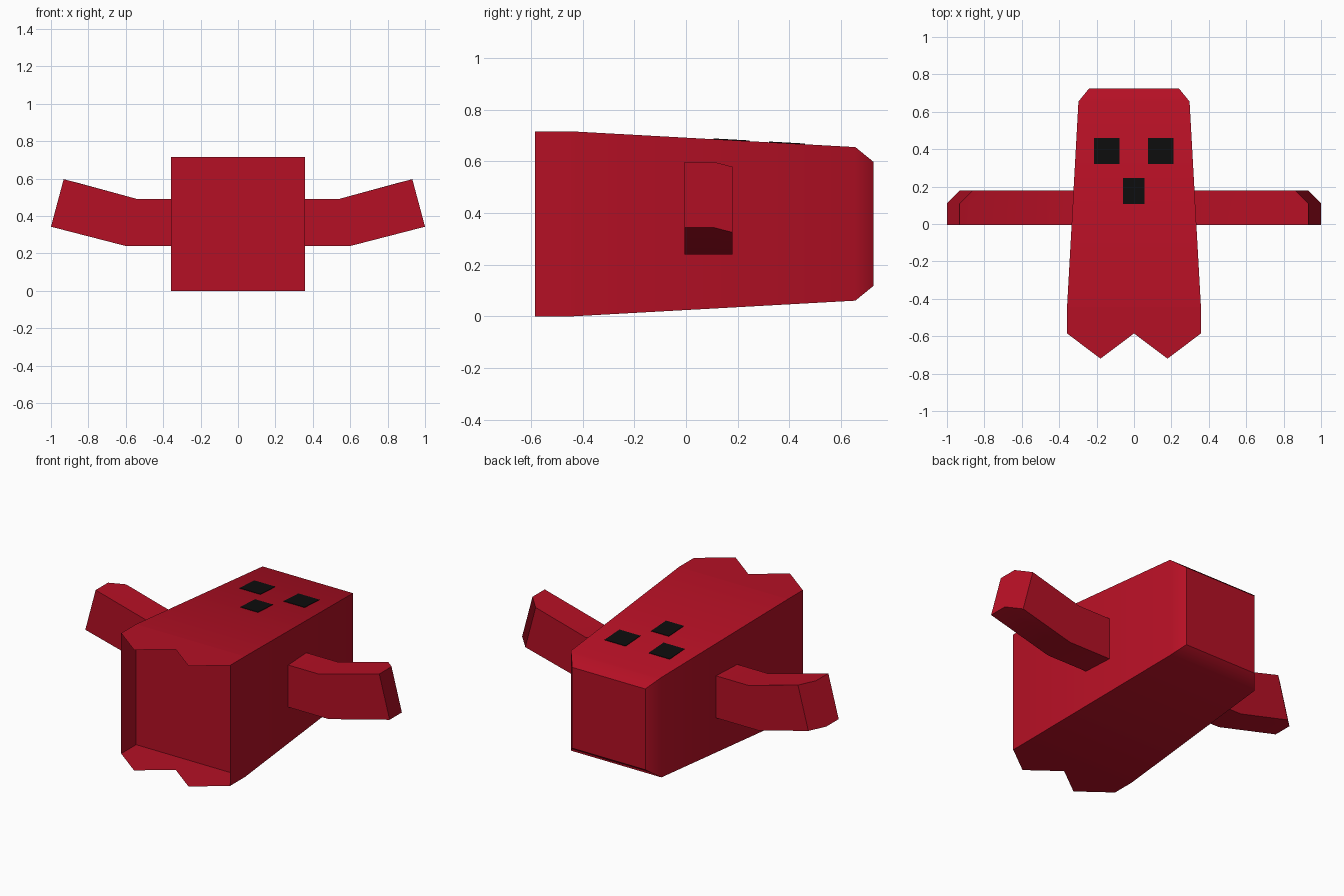
import bpy, bmesh, math
from mathutils import Vector

cube = bpy.data.objects.get("Cube")
if cube:
    bpy.data.objects.remove(cube, do_unlink=True)


def material(name, color):
    m = bpy.data.materials.new(name)
    m.use_nodes = True
    m.diffuse_color = color
    m.node_tree.nodes["Principled BSDF"].inputs["Base Color"].default_value = color
    return m


RED = material("crimson", (0.46, 0.005, 0.018, 1))
BLACK = material("black", (0.004, 0.004, 0.004, 1))
MID = 0.358  # height of the body axis, and half the width of its open end


def make_object(name, bm, mat, smooth=True):
    bmesh.ops.recalc_face_normals(bm, faces=bm.faces[:])
    mesh = bpy.data.meshes.new(name)
    bm.to_mesh(mesh)
    bm.free()
    mesh.materials.append(mat)
    ob = bpy.data.objects.new(name, mesh)
    bpy.context.collection.objects.link(ob)
    if smooth:
        bpy.ops.object.select_all(action='DESELECT')
        ob.select_set(True)
        bpy.context.view_layer.objects.active = ob
        bpy.ops.object.shade_smooth_by_angle(angle=math.radians(47))
    return ob


def loft(rings):
    """Closed solid through rings of matching points."""
    bm = bmesh.new()
    loops = [[bm.verts.new(p) for p in ring] for ring in rings]
    for a, b in zip(loops, loops[1:]):
        for i in range(len(a)):
            j = (i + 1) % len(a)
            bm.faces.new((a[i], a[j], b[j], b[i]))
    bm.faces.new(loops[0])
    bm.faces.new(loops[-1])
    return bm


def square_ring(y, h):
    return [(sx * h, y, MID + sz * h)
            for sx, sz in ((-1, -1), (1, -1), (1, 1), (-1, 1))]


# Tapered body with a chamfered far end
make_object("body", loft([square_ring(-0.445, MID), square_ring(0.655, 0.297),
                          square_ring(0.725, 0.24)]), RED)

# Open skirt: thin walls, with zigzag hems on the top and bottom
bm = bmesh.new()
zigzag = [(-MID, -0.585), (-MID / 2, -0.72), (0, -0.585),
          (MID / 2, -0.72), (MID, -0.585)]
outline = zigzag + [(MID, -0.445), (-MID, -0.445)]
low, high = [[bm.verts.new((x, y, z)) for x, y in outline] for z in (0, 2 * MID)]
bm.faces.new(low[::-1])
bm.faces.new(high)
for a, b in ((4, 5), (6, 0)):
    bm.faces.new((low[a], low[b], high[b], high[a]))
make_object("skirt", bm, RED, smooth=False)

# Bent arms, chamfered at the back of the tip
tip_pull = Vector((-0.07, -0.018))
profile = [((0.3, 0.24), (0.3, 0.49)),
           ((0.6, 0.24), (0.535, 0.49)),
           ((1.0, 0.343), (0.932, 0.597))]


def arm_ring(bottom, top, side, last):
    (bx, bz), (tx, tz) = bottom, top
    dx, dz = tip_pull if last else (0, 0)
    return [(side * bx, -0.005, bz), (side * bx, 0.11, bz),
            (side * (bx + dx), 0.18, bz + dz),
            (side * (tx + dx), 0.18, tz + dz),
            (side * tx, 0.11, tz), (side * tx, -0.005, tz)]


for name, side in (("left_arm", 1), ("right_arm", -1)):
    make_object(name, loft([arm_ring(b, t, side, i == 2)
                            for i, (b, t) in enumerate(profile)]), RED)


# Face plates resting on the sloping top of the body
def top_z(y):
    return 2 * MID - (y + 0.445) * (0.061 / 1.1)


def plate(name, x0, x1, y0, y1):
    corners = ((x0, y0), (x1, y0), (x1, y1), (x0, y1))
    rings = [[(x, y, top_z(y) + d) for x, y in corners] for d in (-0.002, 0.003)]
    make_object(name, loft(rings), BLACK, smooth=False)


plate("left_eye", 0.075, 0.212, 0.322, 0.46)
plate("right_eye", -0.215, -0.078, 0.322, 0.46)
plate("mouth", -0.059, 0.057, 0.106, 0.245)
